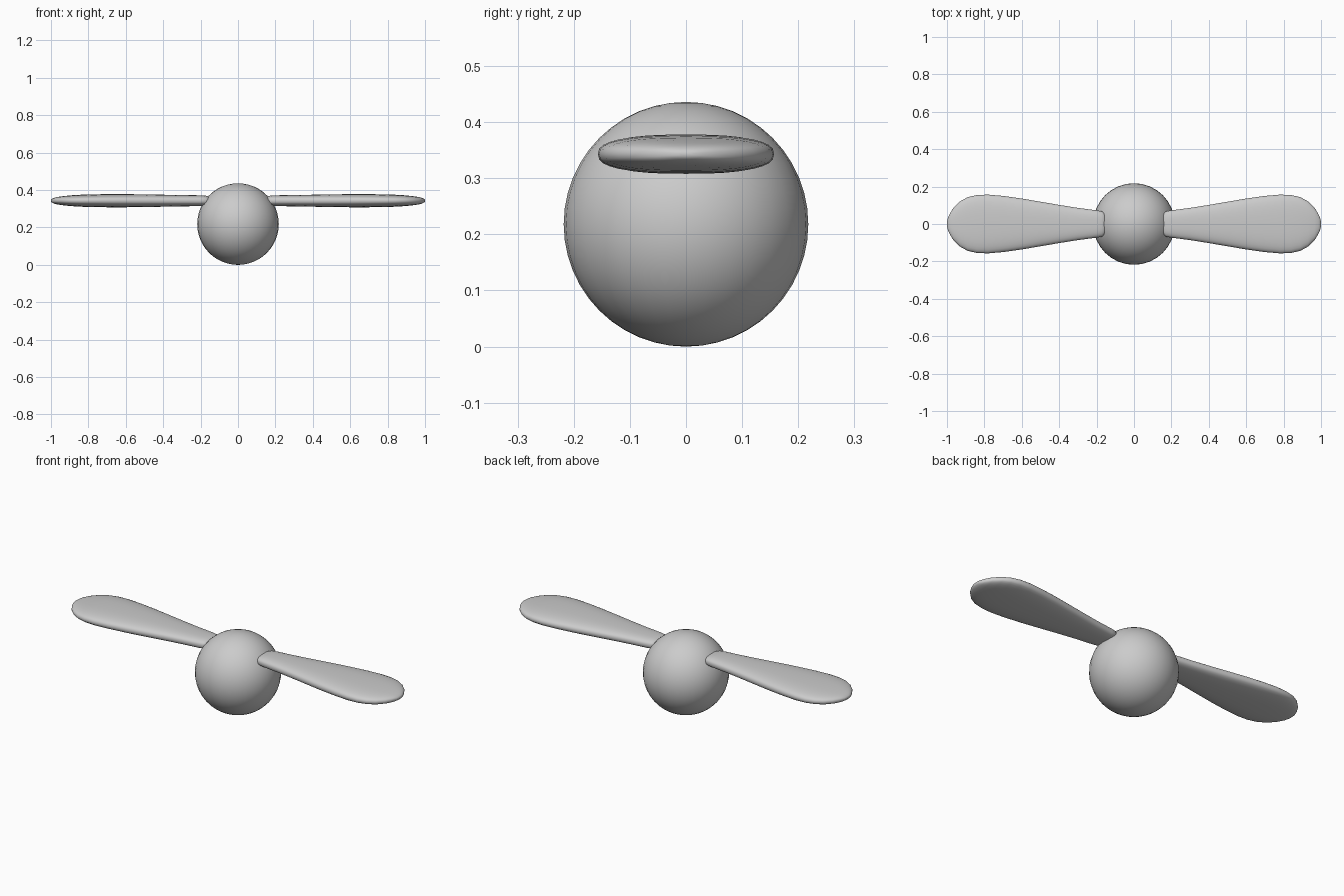
import bpy, bmesh, math

if "Cube" in bpy.data.objects:
    bpy.data.objects.remove(bpy.data.objects["Cube"])

grey = bpy.data.materials.new("light grey")
grey.diffuse_color = (0.6, 0.6, 0.6, 1)
grey.use_nodes = True
grey.node_tree.nodes["Principled BSDF"].inputs["Base Color"].default_value = grey.diffuse_color


def finish(name, bm):
    """Turn a bmesh into a smooth grey object."""
    bmesh.ops.recalc_face_normals(bm, faces=bm.faces)
    for f in bm.faces:
        f.smooth = True
    mesh = bpy.data.meshes.new(name)
    bm.to_mesh(mesh)
    bm.free()
    mesh.materials.append(grey)
    obj = bpy.data.objects.new(name, mesh)
    bpy.context.collection.objects.link(obj)
    return obj


# Hub ball
bm = bmesh.new()
bmesh.ops.create_uvsphere(bm, u_segments=32, v_segments=24, radius=0.218)
hub = finish("hub", bm)
hub.location.z = 0.218

# Blade stations: distance from centre, half width, half thickness
STATIONS = [
    (0.150, 0.045, 0.015), (0.160, 0.060, 0.023), (0.172, 0.068, 0.027),
    (0.20, 0.073, 0.029), (0.30, 0.086, 0.030), (0.40, 0.102, 0.032),
    (0.50, 0.119, 0.034), (0.60, 0.136, 0.035), (0.70, 0.150, 0.035),
    (0.78, 0.157, 0.034), (0.84, 0.155, 0.032), (0.89, 0.143, 0.029),
    (0.93, 0.121, 0.025), (0.965, 0.087, 0.020), (0.985, 0.055, 0.015),
    (0.996, 0.030, 0.009), (1.0, 0.012, 0.004),
]
SIDES = 32
POWER = 2 / 2.6


def soft(v):
    return math.copysign(abs(v) ** POWER, v)


# Blades, lofted through flattened oval sections
for name, side in (("right_blade", 1), ("left_blade", -1)):
    bm = bmesh.new()
    rings = []
    for x, w, t in STATIONS:
        ring = []
        for i in range(SIDES):
            a = 2 * math.pi * i / SIDES
            ring.append(bm.verts.new((side * x, w * soft(math.cos(a)),
                                      0.343 + t * soft(math.sin(a)))))
        rings.append(ring)
    for r0, r1 in zip(rings, rings[1:]):
        for i in range(SIDES):
            j = (i + 1) % SIDES
            bm.faces.new((r0[i], r0[j], r1[j], r1[i]))
    bm.faces.new(rings[0])
    bm.faces.new(rings[-1])
    finish(name, bm)
